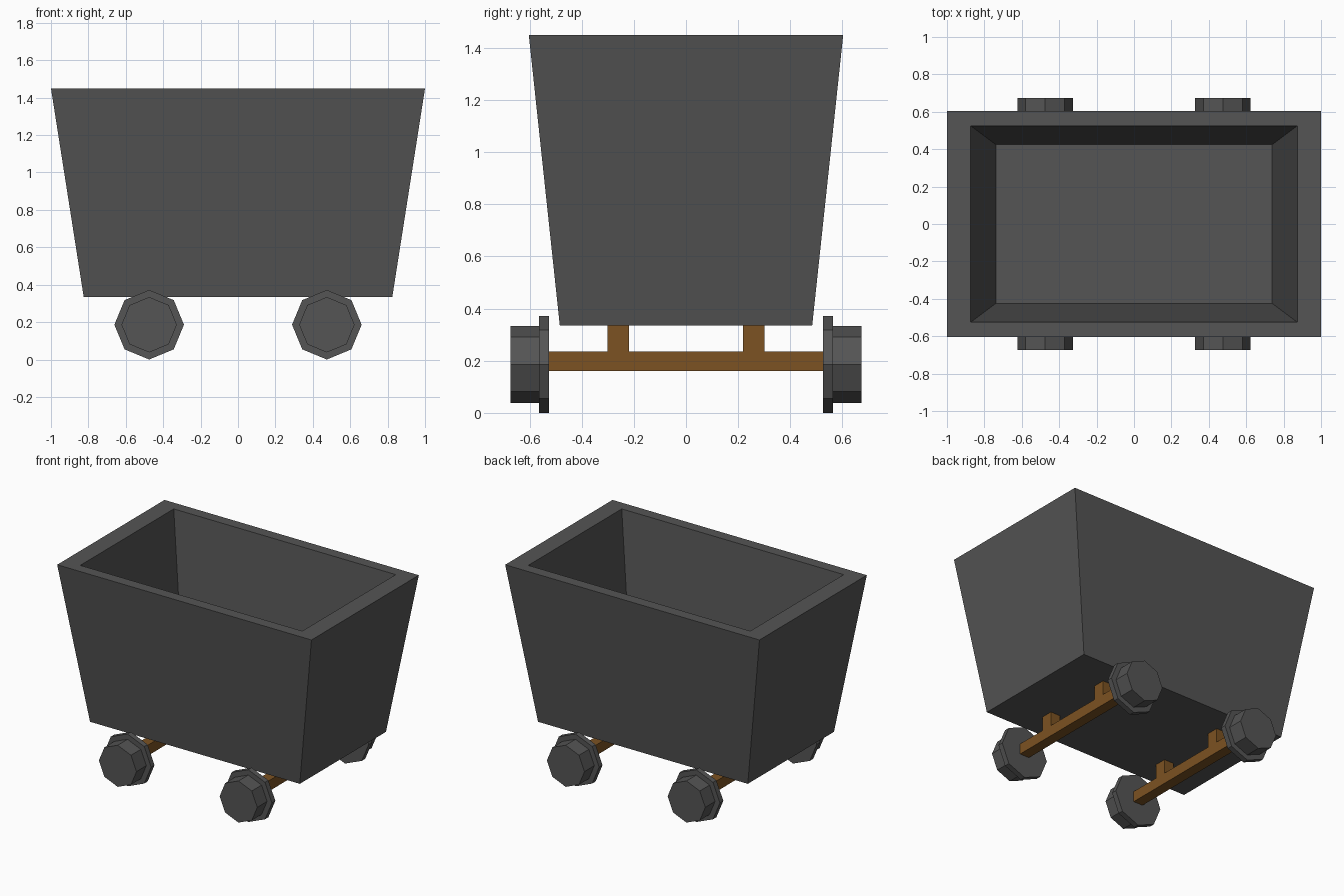
import bpy, bmesh
from math import pi, sin, cos

if "Cube" in bpy.data.objects:
    bpy.data.objects.remove(bpy.data.objects["Cube"])

def material(name, color):
    m = bpy.data.materials.new(name)
    m.diffuse_color = color
    m.use_nodes = True
    m.node_tree.nodes["Principled BSDF"].inputs["Base Color"].default_value = m.diffuse_color
    return m

iron = material("iron", (0.09, 0.09, 0.09, 1))
wood = material("wood", (0.2, 0.085, 0.016, 1))

def loft(name, rings, mat):
    """Skin a list of closed rings and cap both ends."""
    bm = bmesh.new()
    loops = [[bm.verts.new(p) for p in r] for r in rings]
    n = len(loops[0])
    for a, b in zip(loops, loops[1:]):
        for i in range(n):
            j = (i + 1) % n
            bm.faces.new((a[i], a[j], b[j], b[i]))
    bm.faces.new(loops[0][::-1])
    bm.faces.new(loops[-1])
    bmesh.ops.recalc_face_normals(bm, faces=bm.faces)
    me = bpy.data.meshes.new(name)
    bm.to_mesh(me)
    bm.free()
    me.materials.append(mat)
    ob = bpy.data.objects.new(name, me)
    bpy.context.collection.objects.link(ob)
    return ob

def rect(x, y, z, cx=0, cy=0):
    return [(cx - x, cy - y, z), (cx + x, cy - y, z),
            (cx + x, cy + y, z), (cx - x, cy + y, z)]

def octagon(r, cx, y, cz):
    return [(cx + r * sin(i * pi / 4), y, cz + r * cos(i * pi / 4)) for i in range(8)]

# Open tapered tub: outside up, over the rim, down to the inner floor
loft("tub", [rect(0.825, 0.484, 0.335), rect(1.0, 0.603, 1.45),
             rect(0.873, 0.525, 1.45), rect(0.738, 0.424, 0.46)], iron)

for end, cx in (("left", -0.475), ("right", 0.475)):
    # Square axle and its two hanger posts
    loft(end + "_axle", [rect(0.037, 0.53, 0.16, cx), rect(0.037, 0.53, 0.235, cx)], wood)
    for side, s in (("front", -1), ("back", 1)):
        loft(f"{end}_{side}_post", [rect(0.037, 0.042, 0.23, cx, s * 0.26),
                                    rect(0.037, 0.042, 0.34, cx, s * 0.26)], wood)
        # Flanged eight-sided wheel
        loft(f"{end}_{side}_wheel",
             [octagon(r, cx, s * y, 0.186) for r, y in
              ((0.186, 0.525), (0.186, 0.563), (0.148, 0.563), (0.148, 0.673))], iron)
